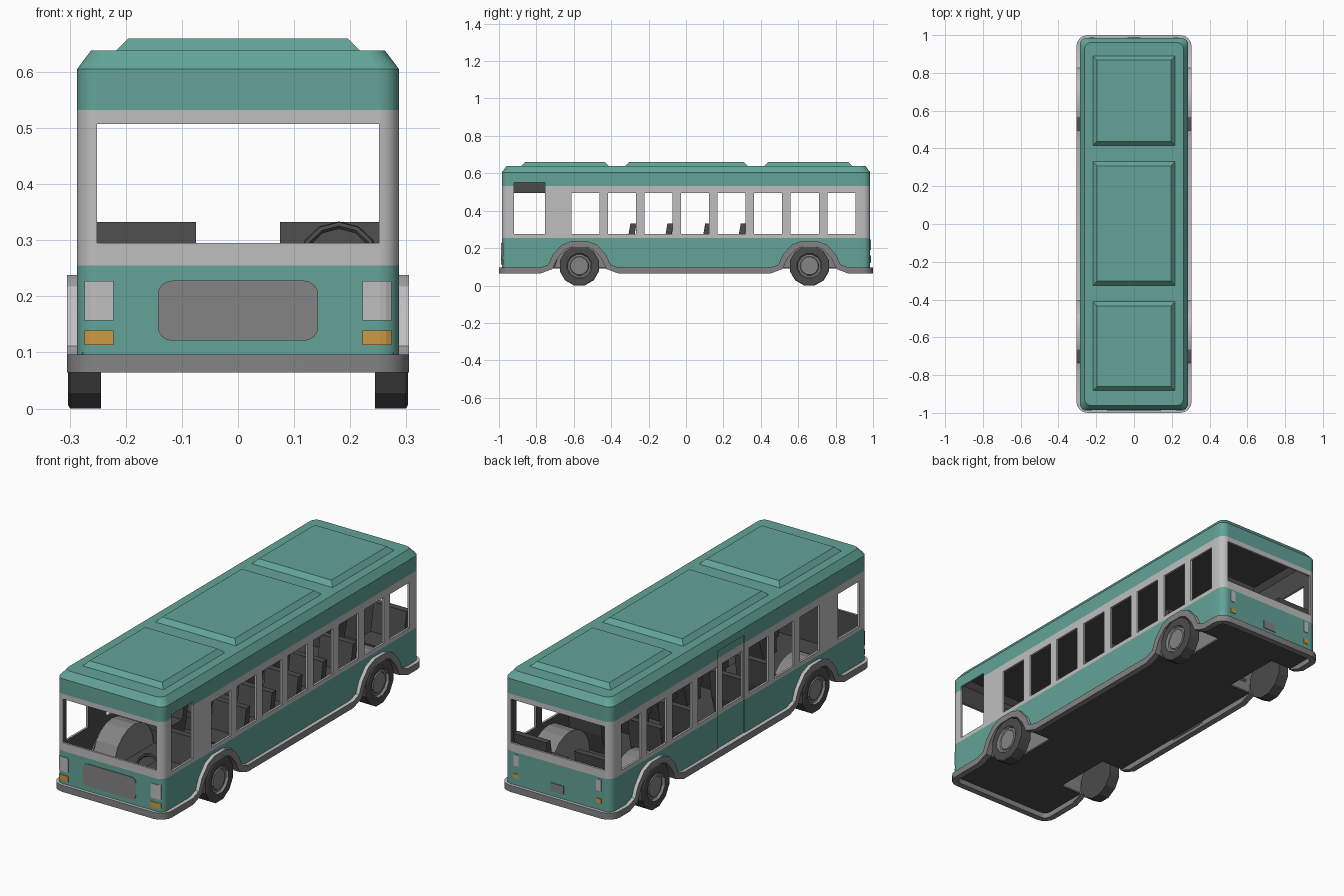
import bpy, bmesh, math
from mathutils import Vector

if "Cube" in bpy.data.objects:
    bpy.data.objects.remove(bpy.data.objects["Cube"])


def material(name, rgb):
    m = bpy.data.materials.new(name)
    m.diffuse_color = (*rgb, 1)
    m.use_nodes = True
    m.node_tree.nodes["Principled BSDF"].inputs["Base Color"].default_value = m.diffuse_color
    return m


TEAL = material("teal paint", (0.125, 0.37, 0.315))
LIGHT = material("light grey", (0.52, 0.52, 0.52))
DARK = material("dark grey", (0.07, 0.07, 0.07))
MID = material("mid grey", (0.23, 0.23, 0.23))
AMBER = material("amber", (0.62, 0.32, 0.055))


def build(name, bm, mats, smooth=None, fix=True):
    if fix:
        bmesh.ops.recalc_face_normals(bm, faces=bm.faces)
    me = bpy.data.meshes.new(name)
    bm.to_mesh(me)
    bm.free()
    for m in mats:
        me.materials.append(m)
    ob = bpy.data.objects.new(name, me)
    bpy.context.collection.objects.link(ob)
    if smooth:
        activate(ob)
        bpy.ops.object.shade_smooth_by_angle(angle=math.radians(smooth))
    return ob


def activate(ob):
    bpy.ops.object.select_all(action='DESELECT')
    ob.select_set(True)
    bpy.context.view_layer.objects.active = ob


def loft(bm, rings, close=True):
    """Quads between successive rings of vertices; returns one face list per band."""
    n = len(rings[0])
    return [[bm.faces.new((a[i], a[(i + 1) % n], b[(i + 1) % n], b[i]))
             for i in range(n if close else n - 1)] for a, b in zip(rings, rings[1:])]


def prism(name, pts, axis, a, b, mat, smooth=None):
    """Extrude a 2D outline along x (points are y,z) or along y (points are x,z)."""
    bm = bmesh.new()
    rings = [[bm.verts.new((d, p, q) if axis == 'x' else (p, d, q)) for p, q in pts] for d in (a, b)]
    loft(bm, rings)
    for r in rings:
        bm.faces.new(r)
    return build(name, bm, [mat], smooth)


def rect(u0, u1, v0, v1):
    return [(u0, v0), (u1, v0), (u1, v1), (u0, v1)]


# Shared dimensions
W, L, R = 0.287, 0.985, 0.035
WHEELS = (-0.57, 0.66)
half = [(0.21, 0.08), (0.155, 0.10), (0.13, 0.155), (0.085, 0.205), (0.04, 0.222)]
ARCH = [(-d, z) for d, z in half] + [(d, z) for d, z in reversed(half)]
ARCH_Y = [w + d for w in WHEELS for d, _ in ARCH]
WINDOWS = [(-0.613 + 0.1955 * i, -0.463 + 0.1955 * i) for i in range(8)]
CAB = (-0.92, -0.755)
DOORS = [(-0.945, -0.725), (-0.04, 0.165)]


def arch_z(y):
    for w in WHEELS:
        for (a, za), (b, zb) in zip(ARCH, ARCH[1:]):
            if a <= y - w <= b:
                return za + (zb - za) * (y - w - a) / (b - a)
    return 0.08


def outline(w, l, r, ys, xs):
    """Rounded rectangle, counter-clockwise: (point, outward normal, on a long side)."""
    out = []
    for q in range(4):
        ang = q * math.pi / 2
        n = Vector((round(math.cos(ang)), round(math.sin(ang)), 0))
        t = Vector((-n.y, n.x, 0))
        along, d = (ys, w) if q % 2 == 0 else (xs, l)
        s = t.y if q % 2 == 0 else t.x
        for v in sorted(along, key=lambda v: v * s):
            out.append((n * d + t * (v * s), n, q % 2 == 0))
        end = (l if q % 2 == 0 else w) - r
        for k in range(5):
            c = math.radians(22.5 * k)
            m = n * math.cos(c) + t * math.sin(c)
            out.append((n * (d - r) + t * end + m * r, m, False))
    return out


# Body shell: wall columns at every window, door and arch edge
ys = sorted({round(v, 4) for v in ARCH_Y + [v for p in WINDOWS + DOORS + [CAB] for v in p]})
path = outline(W, L, R, ys, [-0.2515, 0.2515])
bm = bmesh.new()
levels = [0.255, 0.275, 0.295, 0.495, 0.507, 0.532, 0.55, 0.57, 0.605]
rings = [[bm.verts.new((p.x, p.y, arch_z(p.y) if side else 0.08)) for p, n, side in path]]
rings += [[bm.verts.new((p.x, p.y, z)) for p, n, s in path] for z in levels]
rings.append([bm.verts.new((p.x * (W - 0.025) / W, p.y * (L - 0.025) / L, 0.638)) for p, n, s in path])
loft(bm, rings)
bm.faces.new(rings[-1])


def is_window(c):
    if abs(c.x) > W - 0.003:
        if CAB[0] < c.y < CAB[1]:
            return 0.275 < c.z < (0.55 if c.x > 0 else 0.495)
        return 0.275 < c.z < 0.495 and any(a < c.y < b for a, b in WINDOWS)
    return abs(c.y) > L - 0.003 and abs(c.x) < 0.25 and 0.295 < c.z < 0.507


holes = [f for f in bm.faces if is_window(f.calc_center_median())]
for a, b in DOORS:
    door = [f for f in bm.faces for c in [f.calc_center_median()]
            if c.x < 0.003 - W and a < c.y < b and c.z < 0.57]
    bmesh.ops.inset_region(bm, faces=door, thickness=0.003, depth=-0.004)
bmesh.ops.delete(bm, geom=holes, context='FACES')
for f in bm.faces:
    f.material_index = int(0.255 < f.calc_center_median().z < 0.532)
body = build("body_shell", bm, [TEAL, LIGHT, DARK], fix=False)
mod = body.modifiers.new("wall", 'SOLIDIFY')
mod.thickness = 0.01
mod.offset = -1
mod.material_offset = 2
activate(body)
bpy.ops.object.modifier_apply(modifier="wall")
bpy.ops.object.shade_smooth_by_angle(angle=math.radians(30))

# Skirt band that rises over the wheels as fenders
path = outline(0.275, 0.97, 0.03, ARCH_Y, [])
pts = [Vector((p.x, p.y, arch_z(p.y) if s else 0.08)) for p, n, s in path]
bm = bmesh.new()
rings = [[], [], [], []]
for i, (p, n, s) in enumerate(path):
    t = (pts[(i + 1) % len(pts)] - pts[i - 1]).normalized()
    up = n.cross(t).normalized() * 0.016
    for ring, v in zip(rings, (-up, n * 0.03 - up, n * 0.03 + up, up)):
        ring.append(bm.verts.new(pts[i] + v))
bands = loft(bm, rings + rings[:1])
for f in bands[2]:
    f.material_index = 1
build("skirt_and_fenders", bm, [MID, LIGHT], 25)

# Roof hatches
for y0, y1 in ((-0.885, -0.408), (-0.328, 0.333), (0.413, 0.892)):
    bm = bmesh.new()
    rings = [[bm.verts.new((x, y, z)) for x, y in rect(d - 0.22, 0.22 - d, y0 + d, y1 - d)]
             for d, z in ((0, 0.635), (0.025, 0.66))]
    loft(bm, rings)
    bm.faces.new(rings[1])
    bm.faces.new(rings[0])
    build("roof_hatch", bm, [TEAL])

# Wheels and the inner wheel housings
RINGS = [(0.1087, 0.244), (0.1087, 0.299), (0.102, 0.303), (0.068, 0.303),
         (0.062, 0.292), (0.052, 0.292), (0.048, 0.297)]
for sx in (1, -1):
    for wy in WHEELS:
        bm = bmesh.new()
        rings = [[bm.verts.new((sx * x, wy + r * math.sin(a), 0.105 + r * math.cos(a)))
                  for a in [math.radians(30 * k + 15) for k in range(12)]] for r, x in RINGS]
        bands = loft(bm, rings)
        bm.faces.new(rings[0])
        for f in bands[3] + bands[4] + bands[5] + [bm.faces.new(rings[-1])]:
            f.material_index = 1
        build("wheel", bm, [DARK, MID])
        bm = bmesh.new()
        rings = [[bm.verts.new((sx * x, wy + 0.15 * math.cos(a), 0.1 + 0.15 * math.sin(a)))
                  for a in [math.pi * k / 10 for k in range(11)]] for x in (0.16, 0.277)]
        loft(bm, rings, close=False)
        bm.faces.new(rings[0])
        build("wheel_housing", bm, [MID])

# Floor with gaps for the wheels
prism("floor_middle", rect(-0.975, 0.975, 0.09, 0.1), 'x', -0.16, 0.16, DARK)
for sx in (1, -1):
    for a, b in ((-0.975, -0.72), (-0.42, 0.51), (0.81, 0.975)):
        prism("floor_side", rect(a, b, 0.09, 0.1), 'x', sx * 0.16, sx * 0.277, DARK)

# Seats: cushion, leaning back and base
ROWS = [-0.70, -0.315, -0.117, 0.085, 0.275, 0.505, 0.915]
for sx in (1, -1):
    for i, y in enumerate(ROWS):
        if sx < 0 and i in (0, 3):
            continue  # kept clear for the doors
        prism("seat", [(y - 0.10, 0.1), (y, 0.1), (y + 0.03, 0.2), (y + 0.05, 0.333), (y + 0.018, 0.333),
                       (y - 0.005, 0.2), (y - 0.12, 0.2), (y - 0.12, 0.17), (y - 0.10, 0.17)],
              'x', sx * 0.075, sx * 0.252, DARK)

# Steering wheel and column
bpy.ops.mesh.primitive_torus_add(major_segments=12, minor_segments=6, major_radius=0.064, minor_radius=0.007,
                                 location=(0.18, -0.945, 0.266), rotation=(math.radians(72), 0, 0))
wheel = bpy.context.object
wheel.name = "steering_wheel"
wheel.data.materials.append(DARK)
prism("steering_column", [(-0.96, 0.1), (-0.945, 0.1), (-0.935, 0.27), (-0.95, 0.27)], 'x', 0.172, 0.188, DARK)
prism("steering_spoke", rect(-0.95, -0.94, 0.26, 0.272), 'x', 0.12, 0.24, DARK)


# Lights wrapped around the body corners, front and back
def lamp(name, x0, x1, z0, z1, s, mat):
    bm = bmesh.new()
    cols = [x0 + (x1 - x0) * k / 5 for k in range(6)]
    edge = [L - R + math.sqrt(R * R - max(0, abs(x) - (W - R)) ** 2) for x in cols]
    rows = [[bm.verts.new((x, s * (e + d), z)) for x, e in zip(cols, edge)]
            for z, d in ((z0, -0.002), (z0, 0.003), (z1, 0.003), (z1, -0.002))]
    loft(bm, rows, close=False)
    for k in (0, -1):
        bm.faces.new([r[k] for r in rows])
    build(name, bm, [mat])


for sx in (1, -1):
    lamp("headlight", sx * 0.222, sx * 0.274, 0.157, 0.227, -1, LIGHT)
    lamp("front_indicator", sx * 0.222, sx * 0.274, 0.113, 0.139, -1, AMBER)
    lamp("tail_light", sx * 0.209, sx * 0.236, 0.19, 0.245, 1, LIGHT)
    lamp("rear_indicator", sx * 0.209, sx * 0.236, 0.13, 0.152, 1, AMBER)

# Rounded front grille and rear plate
grille = []
for q, (cx, cz) in enumerate(((0.118, 0.203), (-0.118, 0.203), (-0.118, 0.146), (0.118, 0.146))):
    for k in range(5):
        a = math.radians(90 * q + 22.5 * k)
        grille.append((cx + 0.025 * math.cos(a), cz + 0.025 * math.sin(a)))
prism("front_grille", grille, 'y', -0.988, -0.982, MID)
prism("rear_plate", rect(-0.035, 0.035, 0.12, 0.16), 'y', 0.982, 0.988, MID)
